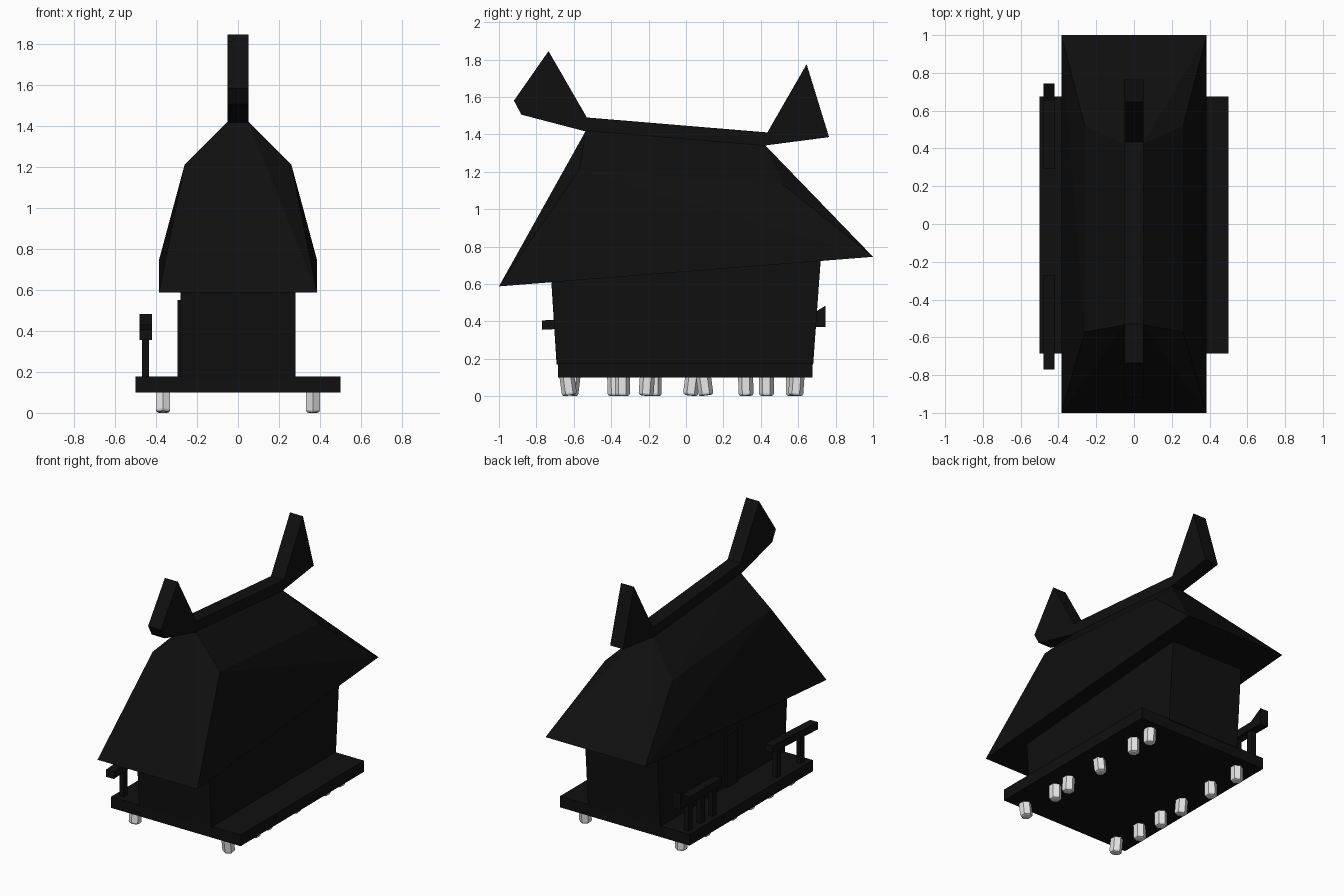
import bpy, bmesh, math
from mathutils import Matrix

cube = bpy.data.objects.get("Cube")
if cube:
    bpy.data.objects.remove(cube, do_unlink=True)


def material(name, rgb):
    mat = bpy.data.materials.new(name)
    mat.use_nodes = True
    mat.diffuse_color = (*rgb, 1)
    mat.node_tree.nodes["Principled BSDF"].inputs["Base Color"].default_value = (*rgb, 1)
    return mat


DARK = material("charred_wood", (0.005, 0.005, 0.005))
PALE = material("pale_post", (0.8, 0.8, 0.8))


def finish(name, bm, mat):
    bmesh.ops.recalc_face_normals(bm, faces=bm.faces[:])
    mesh = bpy.data.meshes.new(name)
    bm.to_mesh(mesh)
    bm.free()
    mesh.materials.append(mat)
    obj = bpy.data.objects.new(name, mesh)
    bpy.context.collection.objects.link(obj)
    return obj


def box(name, x, y, z):
    """Box from (min, max) ranges."""
    bm = bmesh.new()
    bmesh.ops.create_cube(bm, size=1)
    for v in bm.verts:
        v.co = [lo + (c + 0.5) * (hi - lo) for c, (lo, hi) in zip(v.co, (x, y, z))]
    return finish(name, bm, DARK)


def mirrored_hull(name, points):
    """Convex solid from points that are mirrored across x."""
    bm = bmesh.new()
    for x, y, z in points:
        for side in (-1, 1):
            bm.verts.new((side * x, y, z))
    bmesh.ops.convex_hull(bm, input=bm.verts[:])
    bmesh.ops.dissolve_limit(bm, angle_limit=0.02, verts=bm.verts[:], edges=bm.edges[:])
    return finish(name, bm, DARK)


def side_prism(name, outline, x0, x1):
    """Side outline in (y, z) extruded along x."""
    bm = bmesh.new()
    face = bm.faces.new([bm.verts.new((x0, y, z)) for y, z in outline])
    grown = bmesh.ops.extrude_face_region(bm, geom=[face])["geom"]
    moved = [g for g in grown if isinstance(g, bmesh.types.BMVert)]
    bmesh.ops.translate(bm, verts=moved, vec=(x1 - x0, 0, 0))
    return finish(name, bm, DARK)


# Deck and flared walls
box("deck", (-0.5, 0.5), (-0.685, 0.675), (0.1, 0.178))
mirrored_hull("walls", [(0.28, -0.692, 0.17), (0.28, 0.68, 0.17),
                        (0.28, -0.72, 0.61), (0.28, 0.72, 0.725)])
box("door", (-0.295, -0.27), (-0.15, -0.03), (0.175, 0.55))

# Roof with steep sides, sloping ends and a flat soffit
mirrored_hull("roof", [(0.385, -1.0, 0.587), (0.26, -0.57, 1.21), (0.05, -0.535, 1.42),
                       (0.385, 1.0, 0.745), (0.26, 0.52, 1.13), (0.05, 0.425, 1.34)])

# Ridge beam with a raised finial at each end
side_prism("ridge_beam", [(-0.535, 1.415), (-0.53, 1.49), (0.435, 1.41), (0.42, 1.34)], -0.05, 0.05)
side_prism("front_finial", [(-0.53, 1.49), (-0.735, 1.845), (-0.92, 1.58),
                            (-0.88, 1.505), (-0.535, 1.415)], -0.05, 0.05)
side_prism("back_finial", [(0.435, 1.41), (0.645, 1.775), (0.765, 1.385), (0.42, 1.34)], -0.05, 0.05)

# Railings on the entrance side
side_prism("front_rail", [(-0.77, 0.355), (-0.77, 0.405), (-0.27, 0.43), (-0.27, 0.38)], -0.48, -0.42)
side_prism("back_rail", [(0.29, 0.37), (0.29, 0.42), (0.65, 0.425), (0.745, 0.483),
                         (0.745, 0.37)], -0.48, -0.42)
for i, y in enumerate((-0.62, -0.36, 0.35, 0.48, 0.62)):
    box(f"rail_post_{i + 1}", (-0.467, -0.433), (y - 0.022, y + 0.022), (0.17, 0.39))


# Short six-sided stilts with rounded feet, some leaning
def stilt(name, x, y, lean):
    bm = bmesh.new()
    bmesh.ops.create_cone(bm, cap_ends=True, segments=6, radius1=0.04, radius2=0.04, depth=0.11)
    foot = [e for e in bm.edges if all(v.co.z < 0 for v in e.verts)]
    bmesh.ops.bevel(bm, geom=foot, offset=0.014, segments=2, profile=0.5, affect='EDGES')
    bmesh.ops.transform(bm, verts=bm.verts[:],
                        matrix=Matrix.Translation((x, y, 0.057)) @ Matrix.Rotation(lean, 4, 'X'))
    low = min(v.co.z for v in bm.verts)
    bmesh.ops.translate(bm, verts=bm.verts[:], vec=(0, 0, -low))
    finish(name, bm, PALE)


rows = {"left": (0.365, (-0.63, -0.34, -0.21, 0.10, 0.43, 0.59)),
        "right": (-0.365, (-0.61, -0.38, -0.17, 0.03, 0.32, 0.575))}
for side, (x, ys) in rows.items():
    for i, y in enumerate(ys):
        lean = (0.14, 0, -0.07)[i % 3] if x > 0 else (-0.12, 0.03, 0)[i % 3]
        stilt(f"{side}_stilt_{i + 1}", x, y, lean)
